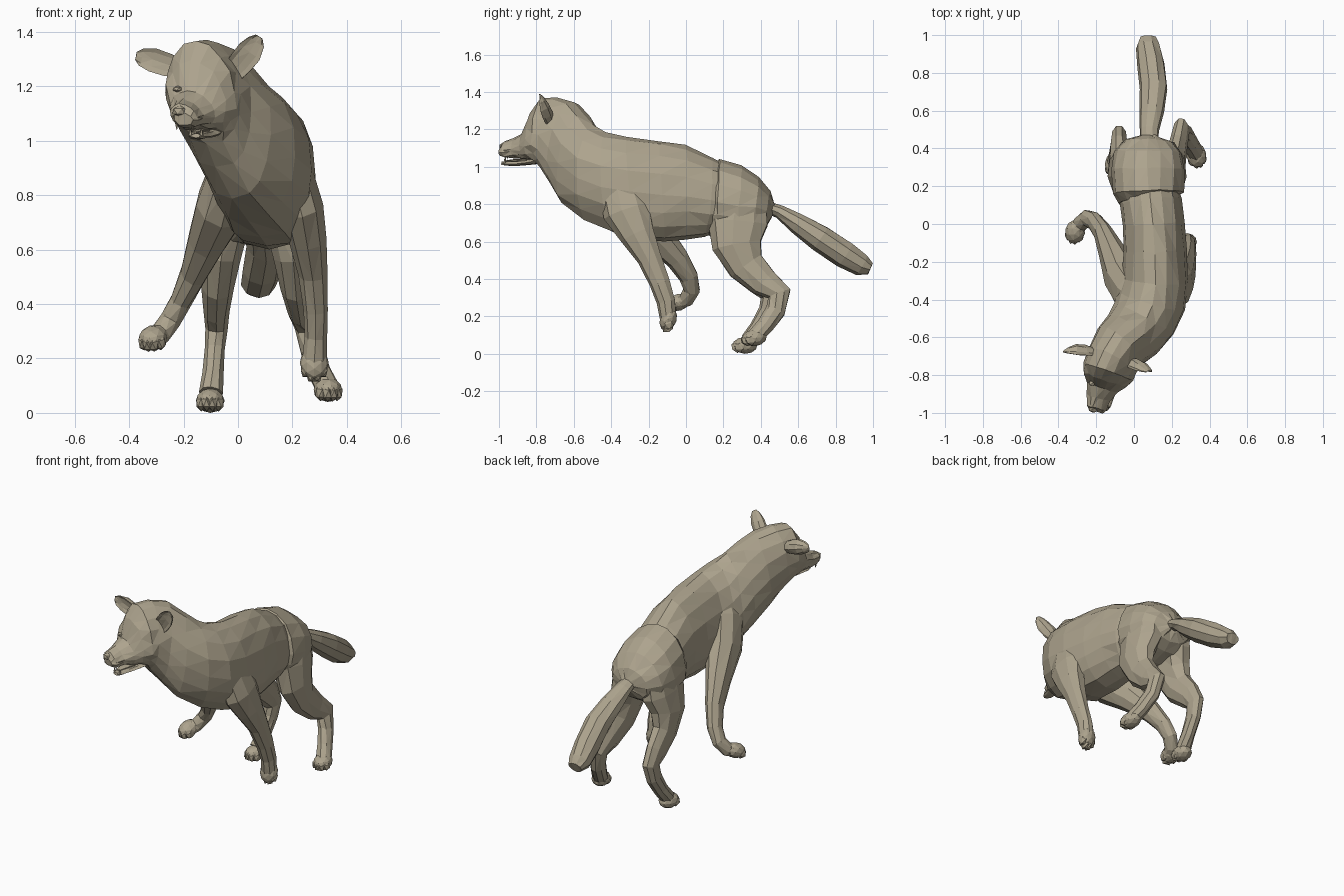
import bpy, bmesh, math, random
from mathutils import Vector, Matrix

random.seed(4)
fur = bpy.data.materials.new("fur")
fur.diffuse_color = (0.42, 0.37, 0.27, 1)


def finish(name, bm):
    bmesh.ops.recalc_face_normals(bm, faces=bm.faces[:])
    me = bpy.data.meshes.new(name)
    bm.to_mesh(me)
    bm.free()
    me.materials.append(fur)
    ob = bpy.data.objects.new(name, me)
    bpy.context.collection.objects.link(ob)
    return ob


def loft(name, rings, jitter=0.0):
    """Skin a list of equal-length point rings and cap both ends."""
    bm = bmesh.new()
    vs = [[bm.verts.new(p + Vector([random.uniform(-jitter, jitter) for _ in range(3)]))
           for p in r] for r in rings]
    n = len(vs[0])
    for a, b in zip(vs, vs[1:]):
        for i in range(n):
            j = (i + 1) % n
            bm.faces.new((a[i], a[j], b[j], b[i]))
    bm.faces.new(vs[0])
    bm.faces.new(vs[-1])
    bmesh.ops.triangulate(bm, faces=bm.faces[:])
    return finish(name, bm)


def tangents(cs):
    return [(cs[min(i + 1, len(cs) - 1)] - cs[max(i - 1, 0)]).normalized() for i in range(len(cs))]


def trunk(name, secs, n=16):
    """Sections: top xyz, bottom xyz, half width. Narrower above, squarer below."""
    tops = [Vector(s[:3]) for s in secs]
    bots = [Vector(s[3:6]) for s in secs]
    mids = [a.lerp(b, 0.54) for a, b in zip(tops, bots)]
    rings = []
    for top, bot, mid, t, s in zip(tops, bots, mids, tangents(mids), secs):
        side = Vector((-t.y, t.x, 0)).normalized()
        ring = []
        for k in range(n):
            c, d = math.cos(2 * math.pi * k / n), math.sin(2 * math.pi * k / n)
            d = math.copysign(abs(d) ** (0.7 if c < 0 else 1.1), d)
            ring.append(mid + ((top - mid) * c if c > 0 else (mid - bot) * c) + side * s[6] * d)
        rings.append(ring)
    return loft(name, rings, 0.005)


def tube(name, pts, side=(1, 0, 0), n=9, cup=1.0, jitter=0.002):
    """Points: xyz, depth radius, side radius. cup < 1 hollows one face."""
    cs = [Vector(p[:3]) for p in pts]
    rings = []
    for c, t, p in zip(cs, tangents(cs), pts):
        s = Vector(side)
        s = (s - t * s.dot(t)).normalized()
        f = t.cross(s)
        ring = []
        for k in range(n):
            a = 2 * math.pi * k / n
            d = math.cos(a)
            ring.append(c + f * p[3] * (d if d > 0 else d * cup) + s * p[4] * math.sin(a))
        rings.append(ring)
    return loft(name, rings, jitter)


def blob(bm, c, axes, size, sub=2):
    m = Matrix([[axes[j][i] * size[j] for j in range(3)] for i in range(3)]).to_4x4()
    bmesh.ops.create_icosphere(bm, subdivisions=sub, radius=1, matrix=Matrix.Translation(c) @ m)


def paw(name, c, direction):
    """Foot pad with four toes pointing along direction."""
    c, d = Vector(c), Vector(direction).normalized()
    s = d.cross(Vector((0, 0, 1))).normalized()
    u = s.cross(d)
    bm = bmesh.new()
    blob(bm, c, (d, s, u), (0.067, 0.053, 0.045))
    for k, fwd in zip((-1.5, -0.5, 0.5, 1.5), (0.022, 0.04, 0.04, 0.022)):
        t = c + d * fwd + s * k * 0.021 - u * 0.008
        blob(bm, t, (d, s, u), (0.036, 0.021, 0.032), 1)
    finish(name, bm)


# Torso, neck, skull and muzzle
trunk("body", [
    (.08, .30, .97, .08, .30, .70, .12),
    (.09, .14, 1.05, .09, .10, .63, .165),
    (.105, 0, 1.115, .105, 0, .615, .162),
    (.11, -.15, 1.14, .11, -.12, .605, .168),
    (.115, -.32, 1.165, .11, -.27, .61, .178),
    (.10, -.43, 1.185, .08, -.38, .645, .187),
    (.065, -.50, 1.22, .04, -.50, .70, .178),
    (.005, -.55, 1.29, -.02, -.61, .785, .165),
    (-.06, -.60, 1.35, -.08, -.69, .90, .15),
    (-.12, -.69, 1.375, -.115, -.755, .99, .14),
    (-.155, -.77, 1.365, -.12, -.79, 1.025, .135),
    (-.175, -.82, 1.29, -.135, -.83, 1.035, .115),
    (-.185, -.86, 1.185, -.15, -.87, 1.045, .085),
    (-.205, -.92, 1.15, -.17, -.92, 1.05, .062),
    (-.215, -.97, 1.135, -.185, -.97, 1.05, .052),
    (-.215, -.99, 1.11, -.195, -.99, 1.06, .035)])

# Hindquarters overlap the torso with a visible crease
trunk("rump", [
    (.08, .15, 1.01, .08, .11, .64, .165),
    (.075, .18, 1.045, .075, .15, .62, .19),
    (.075, .30, 1.005, .075, .27, .61, .197),
    (.075, .39, .945, .075, .37, .64, .18),
    (.08, .45, .87, .08, .43, .68, .125),
    (.08, .475, .80, .08, .455, .73, .04)])

# Hind legs
tube("hind_leg_right", [
    (.15, .31, .93, .06, .04), (.165, .295, .83, .14, .085), (.183, .28, .70, .165, .085),
    (.205, .275, .58, .135, .075), (.215, .325, .47, .10, .06), (.232, .42, .38, .08, .05),
    (.25, .50, .32, .065, .044), (.27, .48, .23, .054, .042), (.30, .425, .15, .048, .042),
    (.33, .37, .09, .045, .045)])
paw("hind_paw_right", (.33, .365, .085), (.2, -1, -.1))
tube("hind_leg_left", [
    (.0, .31, .93, .06, .04), (-.015, .295, .83, .14, .085), (-.038, .28, .70, .165, .085),
    (-.065, .275, .58, .135, .075), (-.075, .32, .47, .10, .06), (-.08, .41, .38, .08, .048),
    (-.08, .46, .31, .063, .042), (-.085, .44, .23, .052, .038), (-.092, .385, .14, .046, .038),
    (-.1, .33, .07, .042, .044)])
paw("hind_paw_left", (-.102, .315, .045), (-.05, -1, 0))

# Front legs, with the shoulder buried in the chest
tube("front_leg_right", [
    (.17, -.37, 1.02, .05, .03), (.20, -.35, .90, .12, .07), (.235, -.315, .76, .13, .08),
    (.258, -.26, .64, .095, .07), (.275, -.195, .51, .066, .055), (.285, -.14, .38, .056, .046),
    (.285, -.105, .28, .05, .042), (.28, -.095, .19, .045, .047)])
paw("front_paw_right", (.28, -.095, .185), (0, -.3, -1))
tube("front_leg_left", [
    (.02, -.42, 1.05, .05, .03), (-.02, -.39, .91, .13, .08), (-.06, -.29, .76, .125, .1),
    (-.115, -.155, .63, .09, .072), (-.165, -.045, .51, .065, .05), (-.21, .015, .41, .052, .042),
    (-.25, .03, .34, .046, .04), (-.285, .0, .29, .042, .04), (-.31, -.04, .275, .04, .043)])
paw("front_paw_left", (-.312, -.04, .275), (-.2, -1, -.35))

# Tail
tube("tail", [
    (.08, .42, .79, .03, .045), (.08, .50, .76, .036, .052), (.095, .60, .695, .058, .066),
    (.105, .72, .617, .072, .074), (.09, .85, .53, .074, .074), (.075, .94, .475, .06, .064),
    (.075, .985, .455, .034, .045)])

# Ears, hollow towards the front
tube("ear_right", [
    (-.04, -.74, 1.23, .04, .04), (.005, -.765, 1.28, .055, .048),
    (.04, -.78, 1.325, .05, .05), (.066, -.785, 1.362, .03, .035),
    (.078, -.785, 1.382, .01, .014)], side=(.75, 0, -.65), n=10, cup=-.25)
tube("ear_left", [
    (-.20, -.70, 1.26, .04, .035), (-.26, -.70, 1.28, .06, .045),
    (-.315, -.695, 1.298, .06, .045), (-.355, -.685, 1.307, .036, .034),
    (-.375, -.68, 1.312, .01, .014)], side=(.25, 0, 1), n=10, cup=-.25)

# Open lower jaw and tongue
tube("lower_jaw", [
    (-.10, -.75, 1.045, .025, .06), (-.125, -.83, 1.025, .016, .052),
    (-.14, -.90, 1.018, .012, .04), (-.152, -.96, 1.016, .011, .032),
    (-.157, -.985, 1.018, .007, .018)], n=8)
tube("tongue", [(-.13, -.85, 1.037, .007, .03), (-.15, -.92, 1.035, .006, .026),
                (-.156, -.96, 1.032, .003, .014)], n=6, jitter=0)

# Canine teeth
for i, (x, y, z, dz) in enumerate([(-.225, -.955, 1.07, -.03), (-.165, -.965, 1.065, -.03),
                                   (-.175, -.965, 1.02, .025), (-.135, -.97, 1.02, .025)]):
    tube("tooth_%d" % i, [(x, y, z, .008, .008), (x, y, z + dz, .001, .001)], n=5, jitter=0)

# Nose and eyes
face = bmesh.new()
axes = (Vector((1, 0, 0)), Vector((0, 1, 0)), Vector((0, 0, 1)))
blob(face, Vector((-.215, -.978, 1.108)), axes, (.03, .022, .022), 1)
finish("nose", face)
for side, loc in (("left", (-.222, -.843, 1.19)), ("right", (-.115, -.845, 1.195))):
    bm = bmesh.new()
    blob(bm, Vector(loc), axes, (.02, .015, .012), 1)
    finish("eye_" + side, bm)
